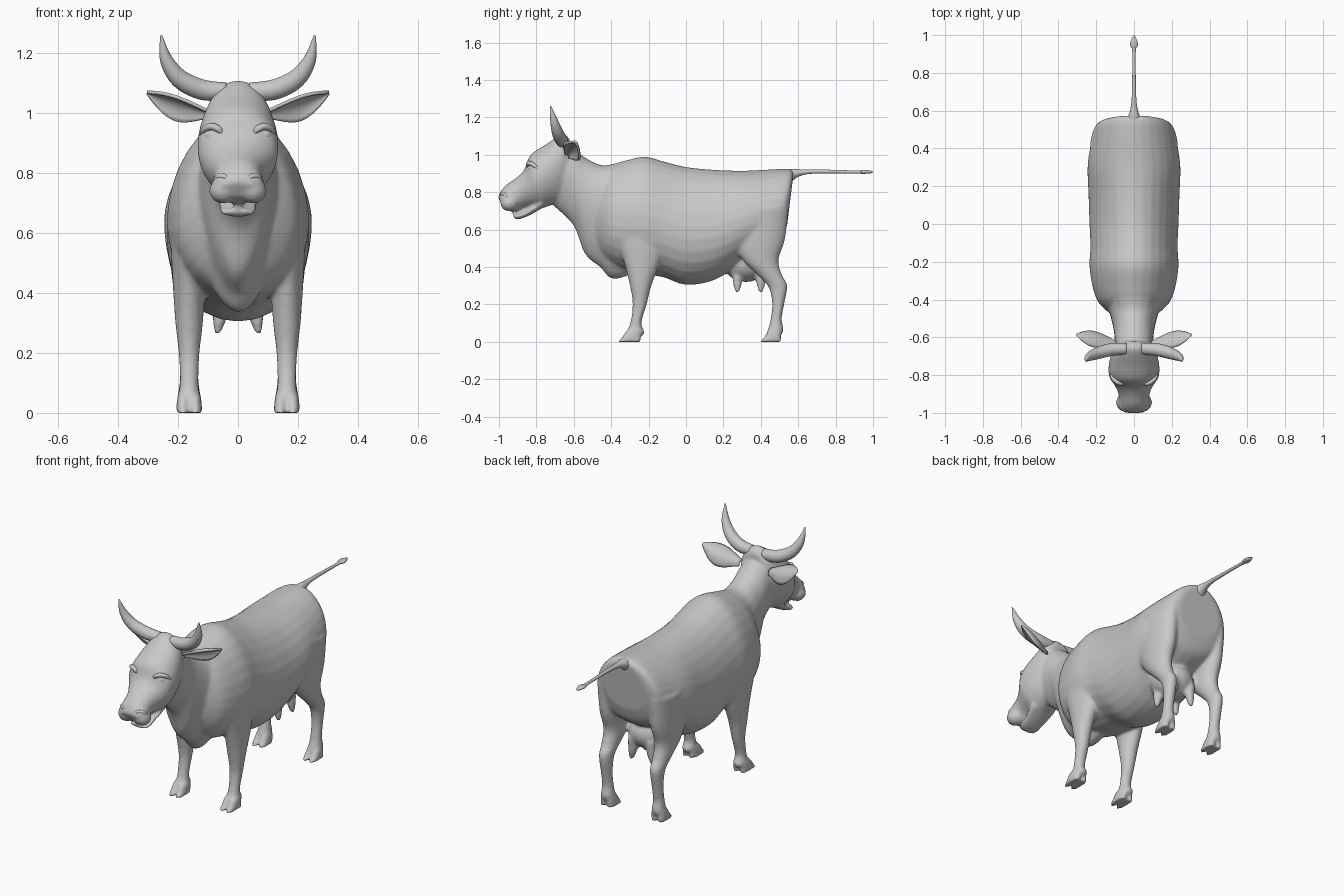
import bpy
import bmesh
import math
from mathutils import Matrix, Vector

default_cube = bpy.data.objects.get("Cube")
if default_cube:
    bpy.data.objects.remove(default_cube, do_unlink=True)

clay = bpy.data.materials.new("clay_grey")
clay.use_nodes = True
clay.diffuse_color = (0.58, 0.58, 0.58, 1)
clay.node_tree.nodes["Principled BSDF"].inputs["Base Color"].default_value = clay.diffuse_color

SIDES = {"left": 1, "right": -1}
SEGMENTS = 28


def smooth_rows(rows, steps=5):
    """Catmull-Rom interpolation of equal-length rows of numbers."""
    padded = [rows[0]] + list(rows) + [rows[-1]]
    result = []
    for i in range(len(rows) - 1):
        quad = padded[i:i + 4]
        for step in range(steps):
            t = step / steps
            result.append([
                b + 0.5 * t * (c - a + t * (2 * a - 5 * b + 4 * c - d + t * (3 * (b - c) + d - a)))
                for a, b, c, d in zip(*quad)])
    return result + [list(rows[-1])]


def skin(bm, rings):
    """Join rings of points into a closed, capped skin."""
    loops = [[bm.verts.new(point) for point in ring] for ring in rings]
    for lower, upper in zip(loops, loops[1:]):
        for i in range(len(lower)):
            j = (i + 1) % len(lower)
            bm.faces.new((lower[i], lower[j], upper[j], upper[i]))
    bm.faces.new(loops[0][::-1])
    bm.faces.new(loops[-1])


def loft(bm, rows, centre_x=0, low_bulge=0):
    """Each row: first end (y, z), second end (y, z) and half width of an oval."""
    rings = []
    for y1, z1, y2, z2, width in smooth_rows(rows):
        ring = []
        for k in range(SEGMENTS):
            angle = math.tau * k / SEGMENTS
            c, s = math.cos(angle), math.sin(angle)
            x = centre_x + width * s * (1 - low_bulge * c)
            ring.append((x, (y1 + y2 + (y1 - y2) * c) / 2, (z1 + z2 + (z1 - z2) * c) / 2))
        rings.append(ring)
    skin(bm, rings)


def sweep(bm, path, side=1):
    """Round tube along points (x, y, z, radius)."""
    points = smooth_rows(path)
    centres = [Vector((side * p[0], p[1], p[2])) for p in points]
    rings = []
    for i, centre in enumerate(centres):
        tangent = centres[min(i + 1, len(centres) - 1)] - centres[max(i - 1, 0)]
        across = tangent.cross(Vector((0, 1, 0.3))).normalized()
        other = tangent.cross(across).normalized()
        turns = [math.tau * k / SEGMENTS for k in range(SEGMENTS)]
        rings.append([centre + points[i][3] * (across * math.cos(a) + other * math.sin(a))
                      for a in turns])
    skin(bm, rings)


def ball(bm, centre, radii):
    matrix = Matrix.Translation(centre) @ Matrix.Diagonal((*radii, 1))
    bmesh.ops.create_uvsphere(bm, u_segments=24, v_segments=16, radius=1, matrix=matrix)


def finish(bm, name):
    bmesh.ops.recalc_face_normals(bm, faces=bm.faces)
    for face in bm.faces:
        face.smooth = True
    mesh = bpy.data.meshes.new(name)
    bm.to_mesh(mesh)
    bm.free()
    mesh.materials.append(clay)
    obj = bpy.data.objects.new(name, mesh)
    bpy.context.collection.objects.link(obj)
    return obj


# Trunk: rump to shoulders
bm = bmesh.new()
loft(bm, [
    (.575, .90, .54, .62, .14), (.55, .925, .50, .53, .20), (.42, .92, .40, .47, .23),
    (.3, .915, .3, .42, .245), (.15, .92, .15, .33, .24), (0, .935, 0, .305, .235),
    (-.12, .965, -.12, .345, .23), (-.22, .99, -.22, .36, .235), (-.32, .97, -.33, .38, .22),
    (-.4, .945, -.42, .42, .19), (-.46, .9, -.48, .5, .13)], low_bulge=0.12)

# Neck and brisket
loft(bm, [
    (-.2, .96, -.2, .4, .12), (-.36, .955, -.38, .335, .15), (-.45, .945, -.46, .4, .13),
    (-.53, .98, -.54, .47, .11), (-.6, 1.03, -.6, .62, .1), (-.68, 1.07, -.7, .72, .1)],
    low_bulge=-0.25)

# Head, tapering to the nose
loft(bm, [
    (-.62, 1.08, -.62, .8, .08), (-.66, 1.11, -.66, .75, .11), (-.75, 1.055, -.72, .73, .132),
    (-.83, 1, -.77, .715, .132), (-.865, .92, -.81, .72, .11), (-.91, .875, -.86, .715, .085),
    (-.96, .84, -.9, .7, .08), (-.99, .805, -.94, .7, .083), (-1.005, .77, -.975, .72, .055)],
    low_bulge=-0.1)

# Lower jaw
loft(bm, [(-.78, .76, -.76, .72, .08), (-.85, .71, -.84, .675, .065),
          (-.9, .685, -.895, .655, .06), (-.925, .68, -.92, .66, .04)])

# Udder
ball(bm, (0, .32, .42), (.12, .12, .1))

FRONT_LEG = [
    (-.4, .72, -.15, .72, .055), (-.37, .55, -.11, .55, .06), (-.33, .42, -.14, .42, .054),
    (-.3, .3, -.185, .3, .046), (-.285, .2, -.21, .2, .035), (-.298, .1, -.238, .1, .031),
    (-.318, .055, -.22, .05, .037), (-.32, .03, -.24, .03, .03)]
REAR_LEG = [
    (.24, .72, .55, .72, .07), (.25, .55, .53, .55, .066), (.3, .44, .495, .44, .056),
    (.38, .36, .512, .36, .045), (.442, .29, .542, .3, .036), (.46, .2, .525, .2, .031),
    (.45, .11, .512, .12, .031), (.435, .06, .522, .06, .037), (.43, .03, .5, .03, .03)]

for side in SIDES.values():
    # Legs, each standing on a split hoof
    for rows, toe, heel in ((FRONT_LEG, -.365, -.24), (REAR_LEG, .395, .51)):
        leg_x = 0.163 * side
        loft(bm, rows, leg_x)
        for claw in (-1, 1):
            loft(bm, [(toe + .045, .06, heel, .06, .018), (toe + .025, .03, heel, .03, .021),
                      (toe, 0, heel, 0, .024)], leg_x + claw * .021)
    # Muzzle lips
    ball(bm, (.05 * side, -.945, .742), (.046, .048, .044))
    # Teats
    for y in (.275, .4):
        sweep(bm, [(.055, y, .4, .03), (.06, y, .33, .026), (.066, y, .285, .017),
                   (.068, y, .262, .008)], side)

# Fuse the body parts into one soft skin
body = finish(bm, "body")
fuse = body.modifiers.new("fuse", "REMESH")
fuse.mode = "VOXEL"
fuse.voxel_size = 0.0095
fuse.use_smooth_shade = True
soften = body.modifiers.new("soften", "SMOOTH")
soften.factor = 0.5
soften.iterations = 5

# Tail with a flattened tuft
bm = bmesh.new()
loft(bm, [
    (.53, .92, .53, .82, .05), (.575, .925, .575, .865, .03), (.62, .922, .62, .89, .017),
    (.7, .922, .7, .9, .011), (.91, .916, .91, .9, .009), (.94, .918, .94, .898, .019),
    (.965, .919, .965, .899, .019), (.985, .915, .985, .9, .011), (1, .91, 1, .905, .003)])
finish(bm, "tail")


def ear_sheet(bm, side, columns=14, half_rows=5):
    """Cupped leaf, opening forwards and down."""
    base, tip = Vector((.095, -.635, 1)), Vector((.303, -.59, 1.068))
    across = Vector((0, -.7, .7))
    opening = Vector((0, -.7, -.7))
    grid = []
    for i in range(columns + 1):
        u = i / columns
        half = 0.058 * math.sin(math.pi * (.1 + .87 * u ** 1.3))
        line = []
        for j in range(-half_rows, half_rows + 1):
            v = j / half_rows
            p = base.lerp(tip, u) + across * half * (v - .25) + opening * half * .55 * (v * v - .4)
            line.append(bm.verts.new((p.x * side, p.y, p.z)))
        grid.append(line)
    for first, second in zip(grid, grid[1:]):
        for j in range(len(first) - 1):
            bm.faces.new((first[j], first[j + 1], second[j + 1], second[j]))


for label, side in SIDES.items():
    # Horns
    bm = bmesh.new()
    sweep(bm, [(.04, -.66, 1.072, .03), (.12, -.665, 1.078, .034), (.195, -.685, 1.115, .031),
               (.24, -.705, 1.18, .021), (.256, -.725, 1.26, .003)], side)
    finish(bm, label + "_horn")

    # Ears
    bm = bmesh.new()
    ear_sheet(bm, side)
    ear = finish(bm, label + "_ear")
    thickness = ear.modifiers.new("thickness", "SOLIDIFY")
    thickness.thickness = 0.012
    thickness.offset = 0

    # Eyes
    bm = bmesh.new()
    ball(bm, (.086 * side, -.808, .925), (.03, .034, .027))
    finish(bm, label + "_eye")

    # Heavy upper eyelids
    bm = bmesh.new()
    sweep(bm, [(.05, -.838, .925, .006), (.064, -.845, .945, .011), (.088, -.838, .955, .012),
               (.112, -.815, .945, .011), (.122, -.79, .925, .006)], side)
    finish(bm, label + "_eyelid")

    # Nostril rims
    bm = bmesh.new()
    sweep(bm, [(.03, -.985, .772, .006), (.045, -.985, .788, .009), (.068, -.968, .786, .009),
               (.08, -.952, .768, .006)], side)
    finish(bm, label + "_nostril")
